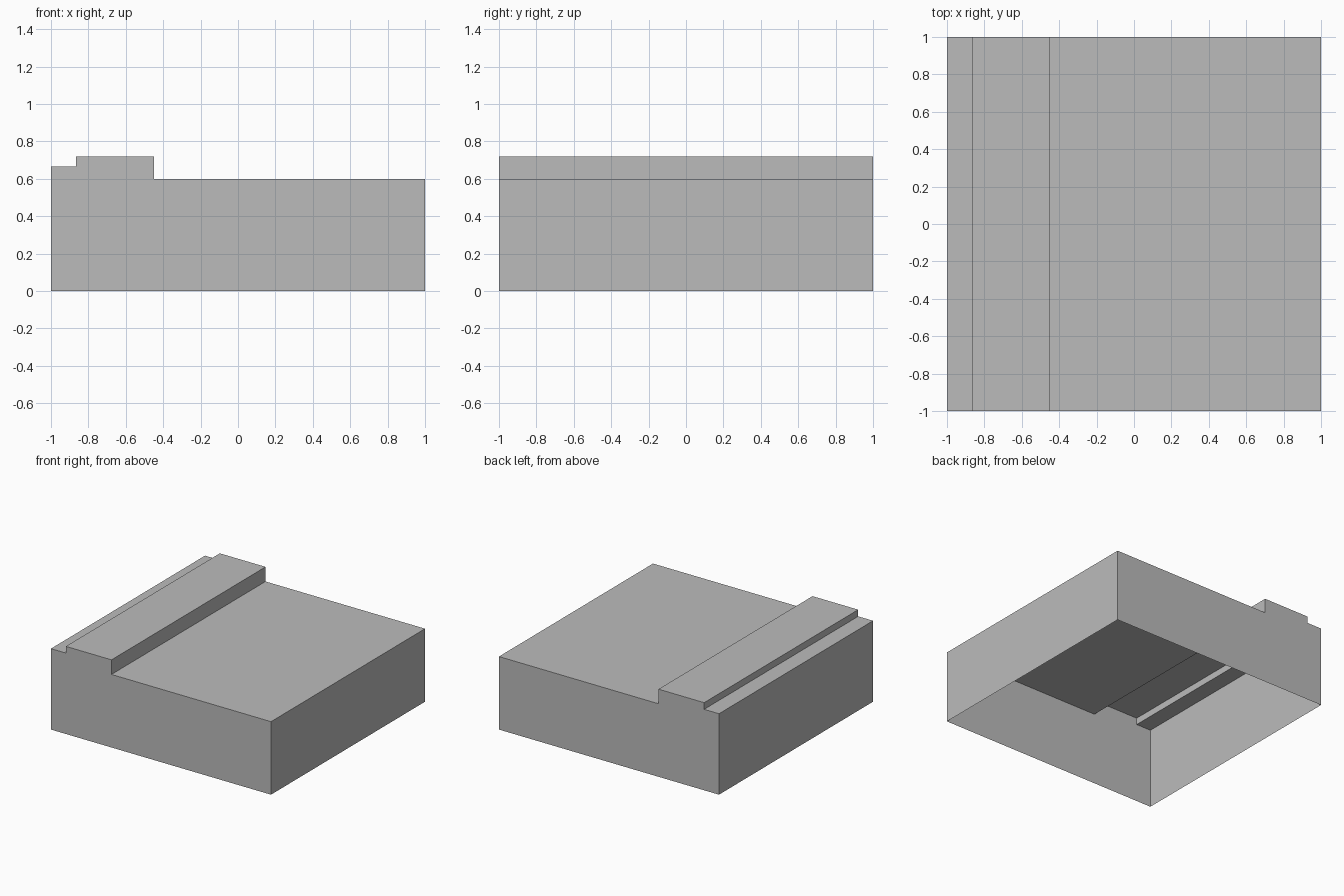
import bpy
import bmesh

cube = bpy.data.objects.get("Cube")
if cube:
    bpy.data.objects.remove(cube, do_unlink=True)

# Plain grey material
GREY = (0.5, 0.5, 0.5, 1.0)
mat = bpy.data.materials.new("plain grey")
mat.use_nodes = True
mat.diffuse_color = GREY
mat.node_tree.nodes["Principled BSDF"].inputs["Base Color"].default_value = GREY

# Stepped front outline, starting and ending on the ground
HALF_DEPTH = 1.0
outline = [(-1, 0), (-1, 0.665), (-0.865, 0.665), (-0.865, 0.72),
           (-0.45, 0.72), (-0.45, 0.6), (1, 0.6), (1, 0)]

# Thin shell: end walls from the outline, sides and top bridged between them
bm = bmesh.new()
front = [bm.verts.new((x, -HALF_DEPTH, z)) for x, z in outline]
back = [bm.verts.new((x, HALF_DEPTH, z)) for x, z in outline]
bm.faces.new(front)
bm.faces.new(back[::-1])
for i in range(len(outline) - 1):  # the underside stays open
    bm.faces.new((front[i], back[i], back[i + 1], front[i + 1]))
bmesh.ops.recalc_face_normals(bm, faces=bm.faces)

mesh = bpy.data.meshes.new("stepped_block_shell")
bm.to_mesh(mesh)
bm.free()
mesh.materials.append(mat)
shell = bpy.data.objects.new("stepped_block_shell", mesh)
bpy.context.collection.objects.link(shell)
